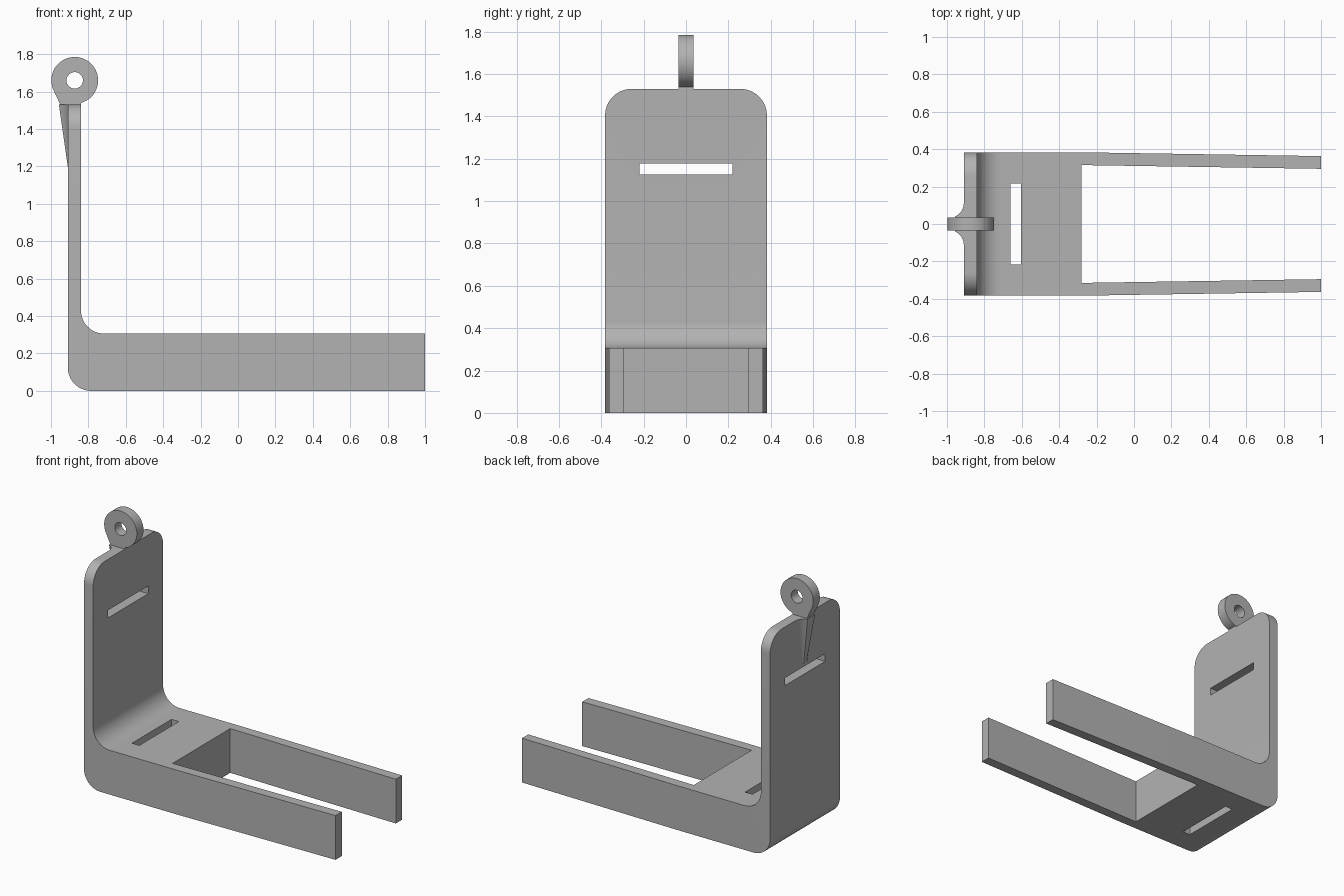
import bpy, bmesh
from math import cos, sin, radians

if "Cube" in bpy.data.objects:
    bpy.data.objects.remove(bpy.data.objects["Cube"], do_unlink=True)

grey = bpy.data.materials.new("plain grey")
grey.use_nodes = True
grey.diffuse_color = (0.45, 0.45, 0.45, 1)
grey.node_tree.nodes["Principled BSDF"].inputs["Base Color"].default_value = (0.45, 0.45, 0.45, 1)


def arc(cx, cy, r, start, end, steps=14):
    angles = [radians(start + (end - start) * i / steps) for i in range(steps + 1)]
    return [(cx + r * cos(a), cy + r * sin(a)) for a in angles]


def loft(name, lower, upper):
    """Closed solid between two matching rings of 3D points."""
    bm = bmesh.new()
    a = [bm.verts.new(p) for p in lower]
    b = [bm.verts.new(p) for p in upper]
    bm.faces.new(a)
    bm.faces.new(b)
    for i in range(len(a)):
        j = (i + 1) % len(a)
        bm.faces.new((a[i], a[j], b[j], b[i]))
    bmesh.ops.recalc_face_normals(bm, faces=bm.faces)
    mesh = bpy.data.meshes.new(name)
    bm.to_mesh(mesh)
    bm.free()
    mesh.materials.append(grey)
    obj = bpy.data.objects.new(name, mesh)
    bpy.context.collection.objects.link(obj)
    return obj


def prism(name, outline, axis, lo, hi):
    """Extrude a 2D outline along x, y or z."""
    def ring(d):
        if axis == "x":
            return [(d, u, v) for u, v in outline]
        if axis == "y":
            return [(u, d, v) for u, v in outline]
        return [(u, v, d) for u, v in outline]
    return loft(name, ring(lo), ring(hi))


def rect(u0, u1, v0, v1):
    return [(u0, v0), (u1, v0), (u1, v1), (u0, v1)]


def select(obj):
    bpy.ops.object.select_all(action="DESELECT")
    obj.select_set(True)
    bpy.context.view_layer.objects.active = obj


def combine(obj, cutter, operation):
    mod = obj.modifiers.new("cut", "BOOLEAN")
    mod.operation, mod.object, mod.solver = operation, cutter, "EXACT"
    select(obj)
    bpy.ops.object.modifier_apply(modifier=mod.name)
    bpy.data.objects.remove(cutter, do_unlink=True)


R = 0.125       # common corner radius
HALF = 0.382    # half width of the bracket
BACK, INNER, TOP, FLOOR = -0.91, -0.84, 1.53, 0.306

# L-shaped bracket: side profile trimmed by its plan and its elevation
side = (arc(BACK + R, R, R, 180, 270) + [(1.1, 0), (1.1, FLOOR)]
        + arc(INNER + R, FLOOR + R, R, 270, 180) + [(INNER, 1.6), (BACK, 1.6)])
bracket = prism("bracket", side, "y", -0.5, 0.5)

half_plan = [(-1.1, 0.45), (-0.2, HALF), (1, 0.363), (1, 0.295), (-0.28, 0.315)]
plan = half_plan + [(x, -y) for x, y in reversed(half_plan)]
combine(bracket, prism("plan_cutter", plan, "z", -0.2, 1.8), "INTERSECT")

elevation = ([(-HALF, -0.1), (HALF, -0.1)]
             + arc(HALF - R, TOP - R, R, 0, 90) + arc(R - HALF, TOP - R, R, 90, 180))
combine(bracket, prism("elevation_cutter", elevation, "x", -1.2, 1.2), "INTERSECT")

# Strap slots through the upright and the floor
combine(bracket, prism("upright_slot", rect(-0.22, 0.22, 1.125, 1.178), "x", -1, -0.7), "DIFFERENCE")
combine(bracket, prism("floor_slot", rect(-0.66, -0.603, -0.216, 0.216), "z", -0.1, 0.5), "DIFFERENCE")

# Hanging ring with a short neck
EX, EZ, THICK = -0.873, 1.66, 0.036
eyelet = arc(EX, EZ, R, -75, 207, 56) + [(-0.95, TOP), (INNER, TOP)]
ring = prism("hanging_ring", eyelet, "y", -THICK, THICK)
combine(ring, prism("ring_hole", arc(EX, EZ, 0.044, 0, 348, 29), "y", -0.2, 0.2), "DIFFERENCE")

# Flared gusset that fades into the back of the upright
flare = arc(-0.986, 0.111, 0.076, 0, -68, 10)
flare = flare + [(x, -y) for x, y in reversed(flare)]
flare = [(-0.88, 0.111)] + flare + [(-0.88, -0.111)]
upper = [(x, y, TOP) for x, y in flare]
lower = [(max(x, BACK + 0.001), y * 0.35, 1.19) for x, y in flare]
gusset = loft("ring_gusset", lower, upper)

for part in (bracket, ring, gusset):
    select(part)
    bpy.ops.object.shade_smooth_by_angle(angle=radians(30))
